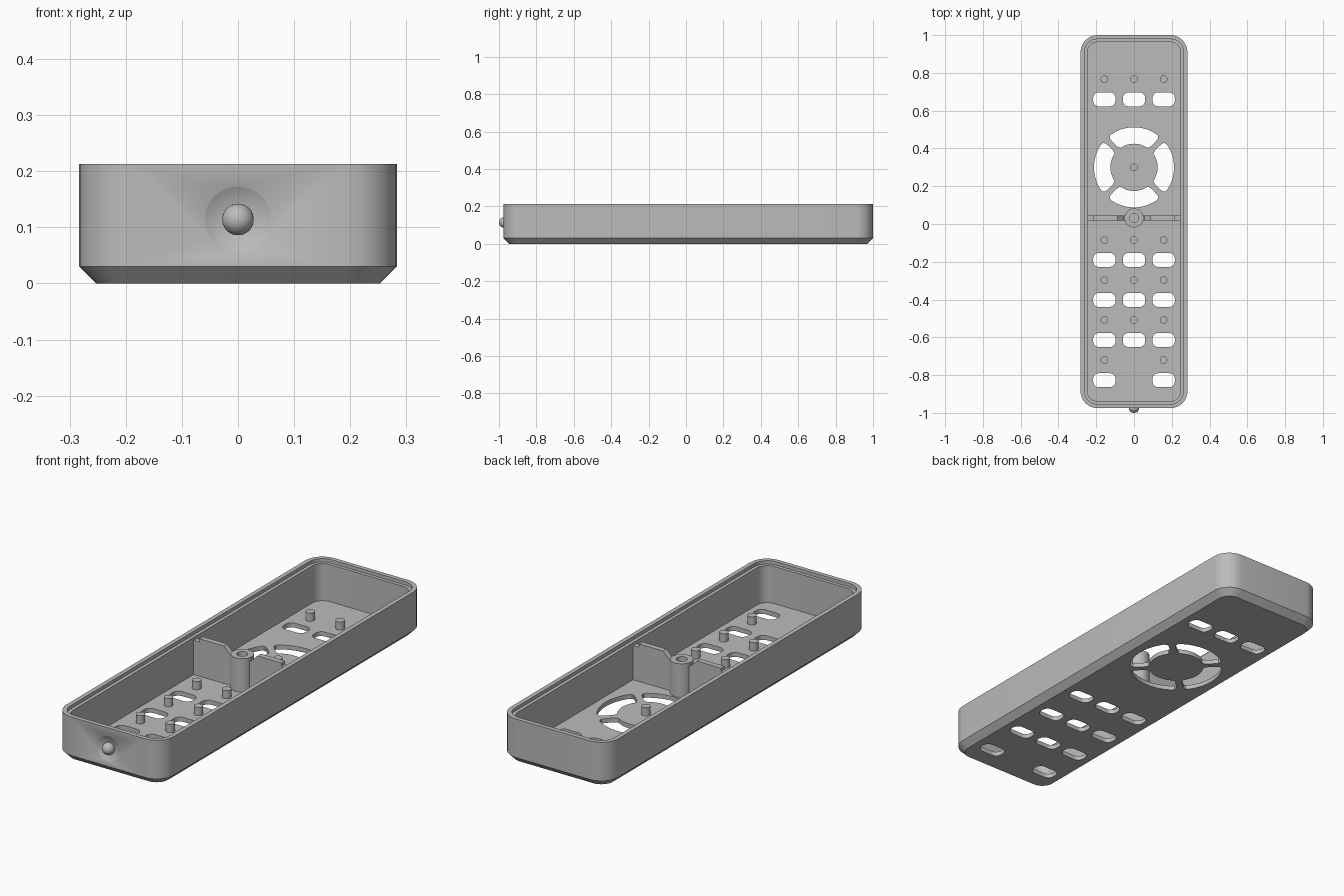
import bpy, bmesh
from math import sin, cos, pi, radians
from mathutils import Matrix

cube = bpy.data.objects.get("Cube")
if cube:
    bpy.data.objects.remove(cube)

grey = bpy.data.materials.new("light grey plastic")
grey.use_nodes = True
grey.diffuse_color = (0.5, 0.5, 0.5, 1)
grey.node_tree.nodes["Principled BSDF"].inputs["Base Color"].default_value = (0.5, 0.5, 0.5, 1)

FLOOR, TOP, LEDGE = 0.021, 0.213, 0.197
BODY_Y = 0.0125          # body centre along its length
HALF_X, HALF_Y, CORNER = 0.283, 0.9875, 0.09


def make_object(name, bm):
    bmesh.ops.recalc_face_normals(bm, faces=bm.faces)
    mesh = bpy.data.meshes.new(name)
    bm.to_mesh(mesh)
    bm.free()
    mesh.materials.append(grey)
    obj = bpy.data.objects.new(name, mesh)
    bpy.context.collection.objects.link(obj)
    return obj


def loft(name, rings, bm=None):
    """Skin equal-length rings of points, capping both ends."""
    bm = bm or bmesh.new()
    loops = [[bm.verts.new(p) for p in ring] for ring in rings]
    n = len(loops[0])
    for a, b in zip(loops, loops[1:]):
        for i in range(n):
            j = (i + 1) % n
            bm.faces.new((a[i], a[j], b[j], b[i]))
    bm.faces.new(loops[0])
    bm.faces.new(loops[-1])
    return make_object(name, bm)


def rounded_rect(cx, cy, hx, hy, r, steps=8):
    pts = []
    for q, (sx, sy) in enumerate([(1, 1), (-1, 1), (-1, -1), (1, -1)]):
        for k in range(steps + 1):
            a = (q + k / steps) * pi / 2
            pts.append((cx + sx * (hx - r) + r * cos(a), cy + sy * (hy - r) + r * sin(a)))
    return pts


def circle(cx, cy, r, n=24):
    return [(cx + r * cos(2 * pi * k / n), cy + r * sin(2 * pi * k / n)) for k in range(n)]


def at(points, z):
    return [(x, y, z) for x, y in points]


def prism(name, points, z0, z1):
    return loft(name, [at(points, z0), at(points, z1)])


def ball(name, r, y, z):
    bm = bmesh.new()
    spin = Matrix.Translation((0, y, z)) @ Matrix.Rotation(pi / 2, 4, 'X')
    bmesh.ops.create_uvsphere(bm, u_segments=40, v_segments=40, radius=r, matrix=spin)
    return make_object(name, bm)


# Tray shell: chamfered base, straight wall, stepped rim, hollow inside
def wall(inset, z):
    return at(rounded_rect(0, BODY_Y, HALF_X - inset, HALF_Y - inset, CORNER - inset), z)


shell = loft("tray_shell", [wall(0.03, 0), wall(0, 0.03), wall(0, TOP), wall(0.021, TOP),
                            wall(0.021, LEDGE), wall(0.037, LEDGE), wall(0.037, FLOOR)])

# Button openings
cutters = []
COLS = (-0.157, 0, 0.157)
OUTER = (-0.157, 0.157)
for y, cols in [(0.66, COLS), (-0.19, COLS), (-0.402, COLS), (-0.614, COLS), (-0.827, OUTER)]:
    for x in cols:
        cutters.append(prism("button_cutter", rounded_rect(x, y, 0.059, 0.037, 0.03), -0.05, 0.06))

# Four curved openings around the central pad
PAD_Y = 0.3
half = [(a, 0.212) for a in range(0, 36, 5)] + [(38, 0.208), (40, 0.198), (40, 0.17), (39, 0.145),
                                               (37, 0.132)] + [(a, 0.125) for a in range(34, -1, -4)]
half[-1] = (0, 0.125)
profile = half + [(-a, r) for a, r in reversed(half[1:-1])]
for q in range(4):
    pts = [(r * cos(radians(a + 90 * q)), PAD_Y + r * sin(radians(a + 90 * q))) for a, r in profile]
    cutters.append(prism("pad_cutter", pts, -0.05, 0.06))

# Shallow dimple in the front wall
FRONT = BODY_Y - HALF_Y
LAMP_Z = 0.114
cutters.append(ball("dimple_cutter", 0.1275, FRONT + 0.015 - 0.1275, LAMP_Z))

for c in cutters:
    c.hide_render = True
    mod = shell.modifiers.new("cut", 'BOOLEAN')
    mod.operation = 'DIFFERENCE'
    mod.solver = 'EXACT'
    mod.object = c
bpy.context.view_layer.update()
cut_mesh = bpy.data.meshes.new_from_object(
    shell.evaluated_get(bpy.context.evaluated_depsgraph_get()))
shell.modifiers.clear()
shell.data = cut_mesh
for c in cutters:
    bpy.data.objects.remove(c)

parts = [shell]

# Signal lamp on the front
parts.append(ball("front_lamp", 0.028, -0.972, LAMP_Z))

# Locating pegs on the floor
pegs = [(x, y) for y in (0.767, -0.085, -0.297, -0.508) for x in COLS]
pegs += [(x, -0.72) for x in OUTER] + [(0, PAD_Y)]
for x, y in pegs:
    parts.append(prism("locating_peg", circle(x, y, 0.02), FLOOR - 0.005, 0.06))

# Screw boss with a blind hole
BOSS_Y = 0.032
parts.append(loft("screw_boss", [at(circle(0, BOSS_Y, r, 32), z) for r, z in
                                 [(0.05, FLOOR - 0.005), (0.05, 0.18), (0.024, 0.18), (0.024, 0.05)]]))

# Divider ribs either side of the boss
rib = [(0.04, FLOOR - 0.005), (0.25, FLOOR - 0.005), (0.25, 0.183), (0.215, 0.183),
       (0.215, 0.199), (0.088, 0.199), (0.055, 0.165), (0.04, 0.165)]
for side, s in [("left", 1), ("right", -1)]:
    parts.append(loft(side + "_divider_rib",
                      [[(s * x, y, z) for x, z in rib] for y in (BOSS_Y - 0.013, BOSS_Y + 0.013)]))

# Smooth curves, keep edges sharp
bpy.ops.object.select_all(action='DESELECT')
for p in parts:
    p.select_set(True)
bpy.context.view_layer.objects.active = shell
bpy.ops.object.shade_smooth_by_angle(angle=radians(30))
